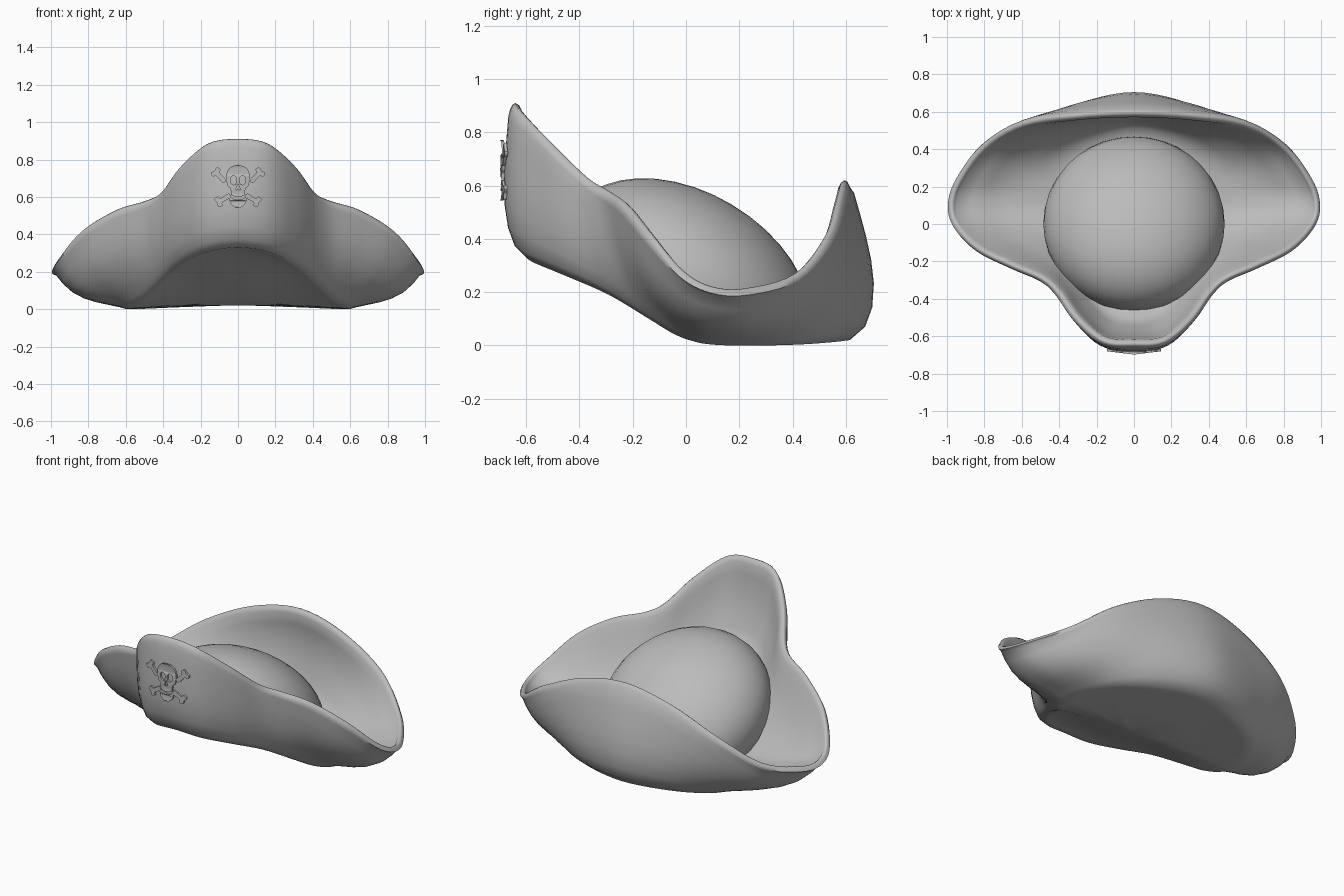
import bpy, bmesh, math
from mathutils import Vector, Matrix

cube = bpy.data.objects.get("Cube")
if cube:
    bpy.data.objects.remove(cube)

felt = bpy.data.materials.new("grey felt")
felt.use_nodes = True
GREY = (0.5, 0.5, 0.5, 1)
felt.diffuse_color = GREY
felt.node_tree.nodes["Principled BSDF"].inputs["Base Color"].default_value = GREY


def finish(name, bm, angle):
    bmesh.ops.recalc_face_normals(bm, faces=bm.faces)
    mesh = bpy.data.meshes.new(name)
    bm.to_mesh(mesh)
    bm.free()
    mesh.materials.append(felt)
    obj = bpy.data.objects.new(name, mesh)
    bpy.context.collection.objects.link(obj)
    bpy.ops.object.select_all(action='DESELECT')
    obj.select_set(True)
    bpy.context.view_layer.objects.active = obj
    bpy.ops.object.shade_smooth_by_angle(angle=math.radians(angle))


def under(y):
    """Height of the underside along the middle."""
    return max(0.02, 0.06 - 0.45 * y)


def smooth_loop(points, steps):
    """Closed Catmull-Rom curve through the points."""
    out, n = [], len(points)
    for i in range(n):
        a, b, c, d = (points[(i + k) % n] for k in (-1, 0, 1, 2))
        for s in range(steps):
            t = s / steps
            out.append(0.5 * (2 * b + (c - a) * t + (2 * a - 5 * b + 4 * c - d) * t * t
                              + (3 * b - a - 3 * c + d) * t ** 3))
    return out


# Brim: half of the upper edge and lower fold from front to back,
# with the size of the bulge between them and how high up it sits
stations = [
    ((0, -.64, .91), (0, -.6, .33), (.06, .6)),
    ((.16, -.625, .885), (.15, -.57, .31), (.055, .6)),
    ((.3, -.51, .765), (.27, -.45, .26), (.045, .6)),
    ((.4, -.37, .63), (.37, -.29, .19), (.04, .7)),
    ((.49, -.29, .58), (.46, -.14, .1), (.05, .8)),
    ((.65, -.22, .53), (.53, -.04, .04), (.06, 1)),
    ((.83, -.13, .42), (.58, .04, .012), (.07, 1.1)),
    ((.945, -.01, .28), (.59, .1, .003), (.07, 1.2)),
    ((.975, .1, .22), (.595, .16, 0), (.06, 1.3)),
    ((.935, .23, .215), (.59, .23, 0), (.06, 1.2)),
    ((.8, .41, .27), (.55, .32, 0), (.06, 1)),
    ((.59, .535, .42), (.46, .44, .004), (.06, .8)),
    ((.3, .58, .56), (.27, .55, .012), (.08, .65)),
    ((0, .595, .62), (0, .615, .02), (.09, .6)),
]
flip = Vector((-1, 1, 1))
full = [(Vector(r), Vector(f), Vector(p)) for r, f, p in stations]
full += [(r * flip, f * flip, p) for r, f, p in full[-2:0:-1]]
rims, folds, bulges = (smooth_loop([s[k] for s in full], 5) for k in range(3))
count = len(rims)
up = Vector((0, 0, 1))

columns = []
for i, (rim, fold, bulge) in enumerate(zip(rims, folds, bulges)):
    tangent = rims[(i + 1) % count] - rims[i - 1]
    tangent.z = 0
    out = tangent.cross(up).normalized()
    push = tangent.cross(rim - fold).normalized() * bulge.x
    col = []
    # underside
    for k in (.25, .5, .75, .93):
        p = fold * k
        p.z = under(p.y) * (1 - k ** 3) + fold.z * k ** 3
        col.append(p)
    # outer wall
    for t in (0, .08, .2, .35, .5, .65, .8, .92):
        wall = fold.lerp(rim, t)
        col.append(wall + push * math.sin(math.pi * t ** bulge.y) + out * .022 * t)
    # rounded edge
    col += [rim + out * .02 - up * .025, rim + out * .01 - up * .005, rim.copy(),
            rim - out * .014 - up * .01, rim - out * .024 - up * .03]
    # inner wall and floor
    floor = Vector((fold.x * .83, fold.y * .83, fold.z + .09))
    for t in (.2, .4, .6, .8):
        sag = math.sin(math.pi * t) * .55
        col.append(rim.lerp(floor, t) + push * sag - out * .024 * (1 - t))
    col.append(floor)
    for k in (.88, .5):
        p = floor * k
        p.z = under(p.y) * (1 - k) + floor.z * k + .03 * (1 - k)
        col.append(p)
    columns.append(col)

bm = bmesh.new()
grid = [[bm.verts.new(p) for p in col] for col in columns]
for a, b in zip(grid, grid[1:] + grid[:1]):
    for j in range(len(a) - 1):
        bm.faces.new((a[j], b[j], b[j + 1], a[j + 1]))
for end, height in ((0, .06), (-1, .13)):
    middle = bm.verts.new((0, 0, height))
    for a, b in zip(grid, grid[1:] + grid[:1]):
        bm.faces.new((a[end], b[end], middle))
finish("brim", bm, 70)

# Crown: tilted dome, its lower side hidden within the brim
bm = bmesh.new()
tilt = (Matrix.Translation((0, .002, .24)) @ Matrix.Rotation(math.radians(-31), 4, 'X')
        @ Matrix.Diagonal((.485, .505, .335, 1)))
bmesh.ops.create_uvsphere(bm, u_segments=36, v_segments=20, radius=1, matrix=tilt)
for v in bm.verts:
    v.co.z = max(v.co.z, under(v.co.y) + .04)
finish("crown", bm, 60)


# Emblem: thin plates bent around the front
def outline(points, holes=(), place=Matrix.Identity(4), name="plate"):
    curve = bpy.data.curves.new(name, 'CURVE')
    curve.dimensions, curve.fill_mode, curve.extrude = '2D', 'BOTH', .006
    for ring in (points, *holes):
        pts = smooth_loop([Vector((x, z, 0)) for x, z in ring], 4)
        spline = curve.splines.new('POLY')
        spline.points.add(len(pts) - 1)
        spline.use_cyclic_u = True
        for sp, p in zip(spline.points, pts):
            sp.co = (p.x, p.y, 0, 1)
    temp = bpy.data.objects.new(name, curve)
    bpy.context.collection.objects.link(temp)
    bpy.context.view_layer.update()
    bm = bmesh.new()
    bm.from_mesh(temp.to_mesh())
    bpy.data.objects.remove(temp)
    bmesh.ops.remove_doubles(bm, verts=bm.verts, dist=.0001)
    for v in bm.verts:
        p = place @ v.co
        v.co = (p.x, -.692 + .12 * abs(p.x) - p.z, p.y)
    finish(name, bm, 35)


def both(half):
    return half + [(-x, z) for x, z in reversed(half) if x]


def ellipse(x, z, rx, rz):
    turns = [k * math.tau / 8 for k in range(8)]
    return [(x + rx * math.cos(a), z + rz * math.sin(a)) for a in turns]


skull = both([(0, .77), (.045, .755), (.064, .71), (.055, .66), (.04, .645), (.035, .61), (0, .602)])
nose = both([(0, .665), (.012, .638), (0, .642)])
outline(skull, [ellipse(-.024, .69, .017, .025), ellipse(.024, .69, .017, .025), nose], name="skull")
jaw = both([(0, .585), (.03, .592), (.046, .605), (.042, .57), (.02, .547), (0, .545)])
outline(jaw, name="jaw")

bone_half = [(0, .012), (.05, .012), (.06, .028), (.082, .022), (.078, 0)]
bone = bone_half + [(x, -z) for x, z in reversed(bone_half) if x != .078]
for side, label in ((1, "left"), (-1, "right")):
    for x, z, angle, level in ((.072, .684, 46, "upper"), (.045, .608, -30, "lower")):
        turn = math.radians(angle if side > 0 else 180 - angle)
        place = Matrix.Translation((side * x, z, 0)) @ Matrix.Rotation(turn, 4, 'Z')
        outline(bone, place=place, name=f"{level}_{label}_bone")
